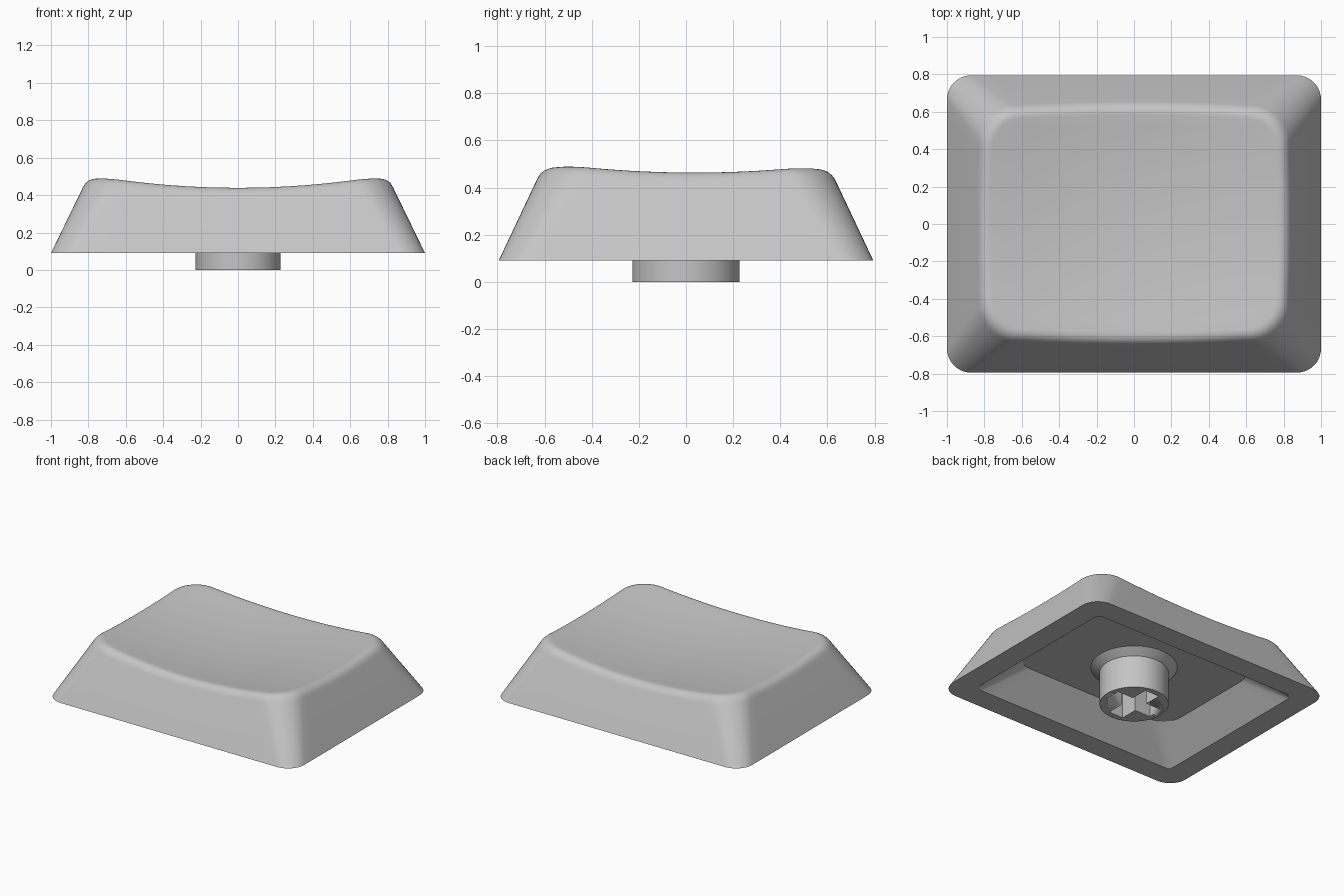
import bpy, bmesh, math
from mathutils import Vector

if "Cube" in bpy.data.objects:
    bpy.data.objects.remove(bpy.data.objects["Cube"], do_unlink=True)

grey = bpy.data.materials.new("light_grey_plastic")
grey.use_nodes = True
colour = (0.56, 0.56, 0.56, 1)
grey.diffuse_color = colour
grey.node_tree.nodes["Principled BSDF"].inputs["Base Color"].default_value = colour

BASE, RIM, CEILING = 0.09, 0.45, 0.28
FILLET = 0.05


def rounded_rect(a, b, r, arc=10, side=14):
    """Counter-clockwise outline with half sizes a, b and corner radius r."""
    arcs = []
    for k, (sx, sy) in enumerate([(1, 1), (-1, 1), (-1, -1), (1, -1)]):
        centre = Vector((sx * (a - r), sy * (b - r)))
        angles = [math.pi / 2 * (k + i / arc) for i in range(arc + 1)]
        arcs.append([centre + r * Vector((math.cos(t), math.sin(t))) for t in angles])
    points = []
    for k in range(4):
        points += arcs[k]
        start, end = arcs[k][-1], arcs[(k + 1) % 4][0]
        points += [start.lerp(end, i / side) for i in range(1, side)]
    return points


def dish(p):
    """Height of the scooped top surface."""
    return 0.395 + 0.115 * (p.x ** 2 + p.y ** 2) - 0.008 * p.y


def level(points, z):
    return [Vector((p.x, p.y, z)) for p in points]


def bridge(bm, rings):
    loops = [[bm.verts.new(p) for p in ring] for ring in rings]
    for low, high in zip(loops, loops[1:]):
        for i in range(len(low)):
            j = (i + 1) % len(low)
            bm.faces.new((low[i], low[j], high[j], high[i]))
    return loops


def finish(bm, name, angle):
    bmesh.ops.recalc_face_normals(bm, faces=bm.faces)
    mesh = bpy.data.meshes.new(name)
    bm.to_mesh(mesh)
    bm.free()
    obj = bpy.data.objects.new(name, mesh)
    bpy.context.collection.objects.link(obj)
    mesh.materials.append(grey)
    bpy.ops.object.select_all(action='DESELECT')
    obj.select_set(True)
    bpy.context.view_layer.objects.active = obj
    bpy.ops.object.shade_smooth_by_angle(angle=math.radians(angle))
    return obj


# Cap shell: tapered walls, rounded rim, scooped top, hollow underside
bottom = rounded_rect(1.0, 0.795, 0.13)
top = rounded_rect(0.825, 0.625, 0.19)
inset = rounded_rect(0.825 - FILLET, 0.625 - FILLET, 0.19 - FILLET)


def wall(i, z):
    p = bottom[i].lerp(top[i], (z - BASE) / (RIM - BASE))
    return Vector((p.x, p.y, z))


lower, edge, upper = [], [], []
for i in range(len(bottom)):
    z = RIM
    for _ in range(8):
        z = dish(wall(i, z))
    corner = wall(i, z)
    flat = corner.xy + inset[i] - top[i]
    lower.append(wall(i, z - FILLET))
    edge.append(corner)
    upper.append(Vector((flat.x, flat.y, dish(flat))))

rings = [level(rounded_rect(0.66, 0.455, 0.15), CEILING),
         level(rounded_rect(0.835, 0.63, 0.05), BASE),
         level(bottom, BASE)]
STEPS = 7
for k in range(STEPS + 1):
    t = k / STEPS
    rings.append([w.lerp(e, t).lerp(e.lerp(u, t), t) for w, e, u in zip(lower, edge, upper)])
for k in range(9, 0, -1):
    ring = [u.xy * (k / 10) for u in upper]
    rings.append([Vector((p.x, p.y, dish(p))) for p in ring])

bm = bmesh.new()
loops = bridge(bm, rings)
bm.faces.new(loops[0])
centre = bm.verts.new((0, 0, dish(Vector((0, 0)))))
last = loops[-1]
for i in range(len(last)):
    bm.faces.new((last[i], last[(i + 1) % len(last)], centre))
finish(bm, "cap_shell", 32)

# Stem: round post with a flared collar where it meets the ceiling
bm = bmesh.new()
SIDES = 64
profile = [(0.228, 0), (0.228, 0.237), (0.286, CEILING), (0.286, CEILING + 0.02)]
loops = bridge(bm, [[Vector((r * math.cos(a), r * math.sin(a), z))
                     for a in (2 * math.pi * i / SIDES for i in range(SIDES))]
                    for r, z in profile])
bm.faces.new(loops[0])
bm.faces.new(loops[-1])
stem = finish(bm, "stem", 30)

# Cross-shaped socket cut into the stem
bm = bmesh.new()
LONG, HALF, DEPTH = 0.185, 0.058, 0.22
arm = [Vector((LONG, -HALF)), Vector((LONG, HALF)), Vector((HALF, HALF))]
cross = []
for k in range(4):
    for p in arm:
        c, s = round(math.cos(k * math.pi / 2)), round(math.sin(k * math.pi / 2))
        cross.append(Vector((c * p.x - s * p.y, s * p.x + c * p.y)))
loops = bridge(bm, [level(cross, -0.1), level(cross, DEPTH)])
for loop in loops:
    bm.faces.new(loop)
cutter = finish(bm, "socket_cutter", 30)
cutter.hide_render = True

cut = stem.modifiers.new("socket", 'BOOLEAN')
cut.operation = 'DIFFERENCE'
cut.solver = 'EXACT'
cut.object = cutter
bpy.context.view_layer.objects.active = stem
bpy.ops.object.modifier_move_to_index(modifier=cut.name, index=0)
bpy.ops.object.modifier_apply(modifier=cut.name)
bpy.data.objects.remove(cutter, do_unlink=True)
